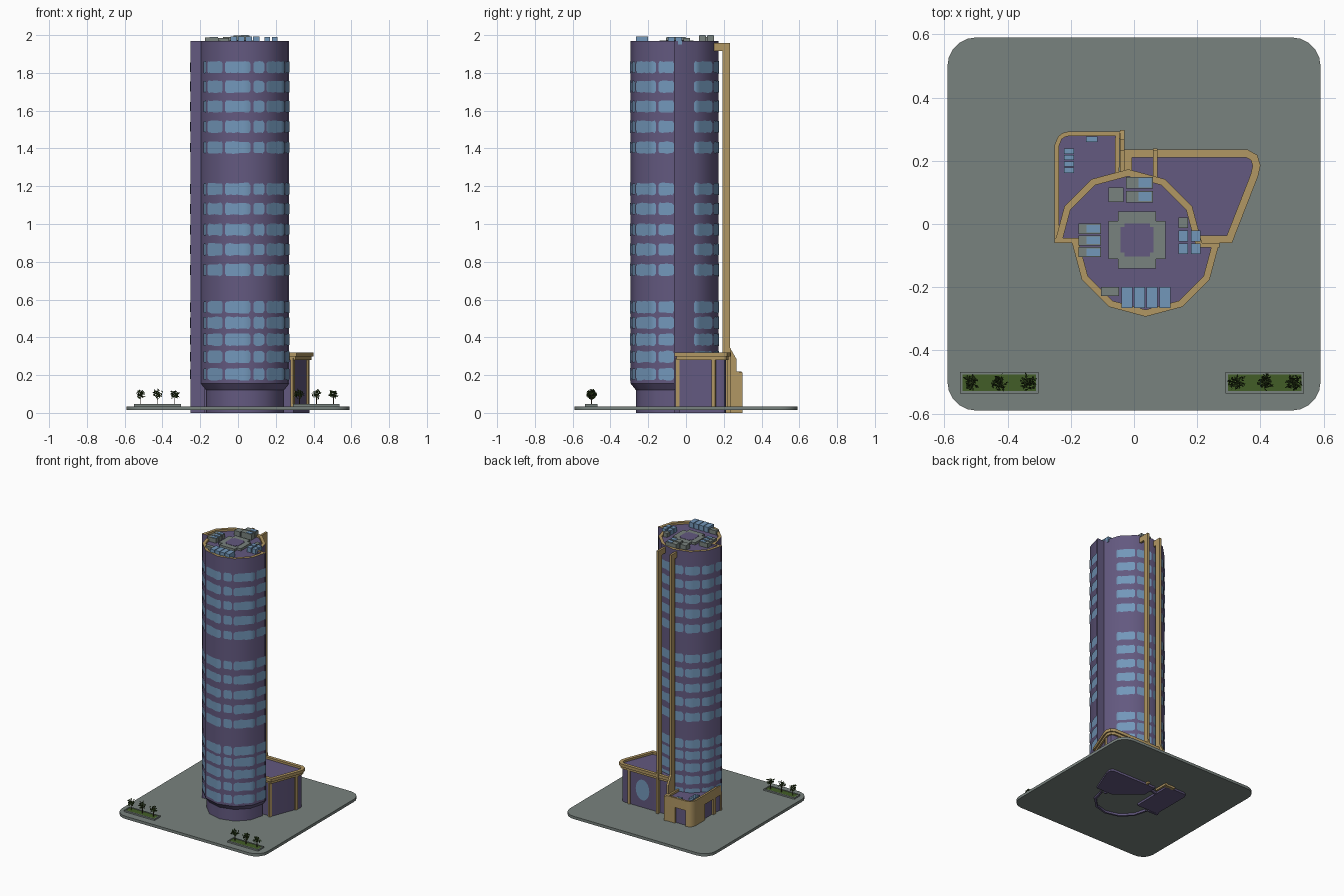
import bpy, bmesh, math, random
from mathutils import Vector

if "Cube" in bpy.data.objects:
    bpy.data.objects.remove(bpy.data.objects["Cube"])
random.seed(4)

def mat(name, c):
    m = bpy.data.materials.new(name)
    m.diffuse_color = (*c, 1)
    m.use_nodes = True
    m.node_tree.nodes["Principled BSDF"].inputs["Base Color"].default_value = m.diffuse_color
    return m

PURPLE = mat("purple wall", (.125, .10, .215))
GOLD = mat("tan trim", (.44, .31, .125))
BLUE = mat("window blue", (.17, .31, .49))
GREY = mat("paving grey", (.19, .225, .21))
GREEN = mat("hedge green", (.055, .11, .02))
LEAF = mat("leaf green", (.03, .06, .012))
BARK = mat("bark brown", (.07, .045, .025))

def build(name, verts, faces, mats, idx=None, smooth=False, fix=True):
    me = bpy.data.meshes.new(name)
    me.from_pydata([tuple(v) for v in verts], [], faces)
    for m in mats:
        me.materials.append(m)
    if idx:
        for p, i in zip(me.polygons, idx):
            p.material_index = i
    if fix:
        bm = bmesh.new()
        bm.from_mesh(me)
        bmesh.ops.recalc_face_normals(bm, faces=bm.faces)
        bm.to_mesh(me)
        bm.free()
    ob = bpy.data.objects.new(name, me)
    bpy.context.collection.objects.link(ob)
    if smooth:
        bpy.ops.object.select_all(action='DESELECT')
        ob.select_set(True)
        bpy.context.view_layer.objects.active = ob
        bpy.ops.object.shade_smooth_by_angle(angle=math.radians(35))
    return ob

def prism(name, pts, z0, z1, m, axis='z', top=None, smooth=False):
    n = len(pts)
    put = (lambda p, h: (p[0], p[1], h)) if axis == 'z' else (lambda p, h: (h, p[0], p[1]))
    v = [put(p, z0) for p in pts] + [put(p, z1) for p in pts]
    f = [(i, (i + 1) % n, (i + 1) % n + n, i + n) for i in range(n)]
    f += [tuple(range(n))[::-1], tuple(range(n, 2 * n))]
    return build(name, v, f, [m, top or m], [0] * (n + 1) + [1], smooth)

def box(name, x0, x1, y0, y1, z0, z1, m, top=None):
    return prism(name, [(x0, y0), (x1, y0), (x1, y1), (x0, y1)], z0, z1, m, top=top)

def inset(pts, d):
    # mitred inward offset of a counter-clockwise outline
    out = []
    for i, p in enumerate(pts):
        a, b, c = Vector(pts[i - 1]), Vector(p), Vector(pts[(i + 1) % len(pts)])
        e, g = (b - a).normalized(), (c - b).normalized()
        n1, n2 = Vector((-e.y, e.x)), Vector((-g.y, g.x))
        q = b + (n1 + n2) * d / (1 + n1.dot(n2))
        out.append((q.x, q.y))
    return out

def rim(name, pts, d, z0, z1, m):
    n, inn = len(pts), inset(pts, d)
    v = [(*p, z) for loop, z in ((pts, z0), (pts, z1), (inn, z1), (inn, z0)) for p in loop]
    f = [(k * n + i, k * n + (i + 1) % n, (k + 1) % 4 * n + (i + 1) % n, (k + 1) % 4 * n + i)
         for k in range(4) for i in range(n)]
    return build(name, v, f, [m], smooth=True)

# paved base with rounded corners
R, H = .09, .59
pts = []
for k, (sx, sy) in enumerate(((1, 1), (-1, 1), (-1, -1), (1, -1))):
    for j in range(6):
        a = math.radians(90 * k + 18 * j)
        pts.append((sx * (H - R) + R * math.cos(a), sy * (H - R) + R * math.sin(a)))
prism("paved_base", pts, .015, .035, GREY, smooth=True)

# tower: two half drums that slide past each other
CY, TR, TOP, ROOF = -.06, .233, 1.97, 1.955
def arc(cx, r, a0, a1):
    return [(cx + r * math.cos(math.radians(a)), CY + r * math.sin(math.radians(a)))
            for a in range(a0, a1 + 1, 30)]

def half_drum(name, cx, a0, rings):
    v = [(*p, z) for r, z in rings for p in arc(cx, r, a0, a0 + 180)]
    f, idx = [], []
    for k in range(len(rings) - 1):
        for i in range(6):
            f.append((k * 7 + i, k * 7 + i + 1, k * 7 + i + 8, k * 7 + i + 7))
            idx.append(1 if k >= len(rings) - 3 else 0)
    build(name, v, f, [PURPLE, GOLD], idx, True, False)

FX, BX = .037, -.018
half_drum("tower_front", FX, 180, [(.19, .02), (.19, 0), (.205, 0), (.205, .12),
          (TR, .155), (TR, TOP), (TR - .022, TOP), (TR - .022, ROOF)])
half_drum("tower_back", BX, 0, [(TR - .015, .02), (TR - .015, 0), (TR, 0),
          (TR, TOP), (TR - .022, TOP), (TR - .022, ROOF)])
box("left_step_wall", BX - TR, FX - TR + .022, CY, CY + .015, 0, TOP, PURPLE, GOLD)
box("right_step_wall", BX + TR - .022, FX + TR, CY - .015, CY, .155, TOP, PURPLE, GOLD)
prism("tower_roof", arc(FX, TR - .01, 180, 360) + arc(BX, TR - .01, 0, 180),
      ROOF - .01, ROOF, PURPLE)

# window bands: thin strips with uneven outlines hugging the facets
def on_wall(cx, a):
    r = (TR + .004) * math.cos(math.radians(15)) / math.cos(math.radians(a % 30 - 15))
    return cx + r * math.cos(math.radians(a)), CY + r * math.sin(math.radians(a))

ROWS = [.205, .297, .388, .477, .56, .757, .865, .97, 1.08, 1.185,
        1.405, 1.515, 1.622, 1.727, 1.83]
GROUPS = [(FX, g) for g in ((196, 210), (212, 240), (243, 277), (281, 296), (299, 335), (338, 359))]
GROUPS += [(BX, g) for g in ((26, 58), (61, 88), (91, 108), (111, 136), (139, 162), (165, 179))]
v, f = [], []
for z in ROWS:
    for cx, (a0, a1) in GROUPS:
        angs = sorted({a0, a0 + 2, a1 - 2, a1} | {a for a in range(a0 + 3, a1 - 2)
                                                 if a % 30 == 0 or a % 5 == 0})
        for i, a in enumerate(angs):
            h = .02 if a in (a0, a1) else random.uniform(.028, .034)
            x, y = on_wall(cx, a)
            v += [(x, y, z - h), (x, y, z + h)]
            if i:
                n = len(v)
                f.append((n - 4, n - 2, n - 1, n - 3))
build("window_bands", v, f, [BLUE], smooth=True, fix=False)

# right podium with stepped cornice and pilasters
pod = [(.15, -.06), (.31, -.06), (.392, .15), (.40, .185), (.39, .218), (.36, .235),
       (-.03, .235), (-.03, .1)]
wall = inset(pod, .022)
prism("podium_walls", wall, 0, .305, PURPLE, smooth=True)
rim("podium_cornice_top", pod, .024, .298, .32, GOLD)
rim("podium_cornice_lower", inset(pod, .01), .02, .28, .298, GOLD)
def pilaster(name, x, y, w, d, rot=0):
    c, s = math.cos(rot), math.sin(rot)
    q = [(x + c * a - s * b, y + s * a + c * b)
         for a, b in ((-w, -d), (w, -d), (w, d), (-w, d))]
    prism(name, q, .03, .29, GOLD)
slope = math.atan2(.21, .082)
pilaster("front_corner_pilaster", .289, -.042, .011, .008, slope)
pilaster("side_pilaster", .368, .147, .011, .008, slope)
pilaster("back_pilaster", .31, .213, .011, .008)
oval = [(.2 + .055 * math.cos(t * math.pi / 12), .165 + .075 * math.sin(t * math.pi / 12))
        for t in range(24)]
build("oval_window", [(x, .218, z) for x, z in oval], [tuple(range(24))[::-1]], [BLUE], fix=False)

# low annex at back left: purple openings framed in tan
ann = [(-.251, -.055), (-.05, -.055), (-.045, .293), (-.205, .293), (-.225, .288),
       (-.24, .277), (-.251, .25)]
prism("annex_walls", inset(ann, .014), 0, .205, PURPLE, smooth=True)
rim("annex_top_band", ann, .014, .15, .22, GOLD)
corner = [(-.251, .14), (-.2, .14), (-.2, .293), (-.205, .293), (-.225, .288), (-.24, .277), (-.251, .25)]
prism("annex_corner_pier", corner, .02, .155, GOLD, smooth=True)
box("annex_side_post", -.251, -.23, .01, .038, .02, .155, GOLD)
box("annex_front_post", -.251, -.23, -.055, -.04, .02, .155, GOLD)
box("annex_back_pier", -.115, -.045, .27, .293, 0, .155, GOLD)
for i in range(4):
    box("annex_skylight", -.222, -.19, .162 + .02 * i, .178 + .02 * i, .2, .22, BLUE)
box("annex_skylight", -.152, -.116, .26, .276, .2, .22, BLUE)

# tall tan fins bracketed to the tower at the top
prism("annex_fin", [(.193, 0), (.298, 0), (.298, .215), (.267, .22), (.267, .285), (.233, .345),
      (.233, 1.957), (.15, 1.957), (.15, 1.915), (.193, 1.915)], -.045, -.03, GOLD, 'x')
prism("podium_fin", [(.193, 0), (.238, 0), (.238, .34), (.233, .345), (.233, 1.957), (.135, 1.957),
      (.135, 1.915), (.193, 1.915)], .06, .075, GOLD, 'x')

# roof pad: notched square with a purple centre
def notched(r, k):
    o = []
    for sx, sy in ((1, 1), (-1, 1), (-1, -1), (1, -1)):
        c = [(r, r - k), (r - k, r - k), (r - k, r)]
        o += [(.01 + sx * x, -.05 + sy * y) for x, y in (c if sx * sy > 0 else c[::-1])]
    return o
prism("roof_pad", notched(.09, .03), ROOF - .005, 1.972, GREY)
prism("roof_pad_centre", notched(.052, .012), 1.97, 1.974, PURPLE)

# roof machinery boxes; some carry a blue louvre on top
def unit(x0, x1, y0, y1, z, m, louvre=None):
    box("roof_unit", x0, x1, y0, y1, ROOF - .005, z, m)
    if louvre:
        box("roof_louvre", *louvre, y0 + .004, y1 - .004, z, z + .003, BLUE)
for i in range(3):
    unit(-.175, -.105, -.105 + .037 * i, -.073 + .037 * i, 1.987, GREY, (-.15, -.107))
for y in (.068, .112):
    unit(-.025, .06, y, y + .037, 1.997, GREY, (.015, .056))
unit(-.08, -.033, .07, .115, 1.99, GREY)
for y in (-.095, -.055):
    for x in (.14, .18):
        unit(x, x + .03, y, y + .034, 1.99, BLUE)
unit(.14, .17, -.012, .02, 1.985, GREY)
for x in (-.04, 0, .04, .08):
    unit(x, x + .035, -.265, -.2, 1.993, BLUE)
unit(-.105, -.048, -.227, -.2, 1.985, GREY)

# planters with hedge beds and small leafy trees
def tree(x, y):
    box("tree_trunk", x - .002, x + .002, y - .002, y + .002, .04, .1, BARK)
    v, f = [], []
    for _ in range(75):
        d = Vector((random.gauss(0, 1), random.gauss(0, 1), random.gauss(0, 1))).normalized()
        c = Vector((x, y, .099)) + d * .027 * random.uniform(.3, 1)
        a = Vector((random.uniform(-1, 1), random.uniform(-1, 1), random.uniform(-1, 1))).normalized()
        b = a.orthogonal().normalized()
        n = len(v)
        v += [c - a * .008, c + b * .004, c + a * .008, c - b * .004]
        f.append((n, n + 1, n + 2, n + 3))
    build("tree_leaves", v, f, [LEAF], fix=False)

for x0 in (-.55, .29):
    bed = [(x0, -.536), (x0 + .248, -.536), (x0 + .248, -.468), (x0, -.468)]
    rim("planter_edge", bed, .008, .03, .046, GREY)
    box("planter_hedge", x0 + .008, x0 + .24, -.528, -.476, .03, .043, GREEN)
    for i in range(3):
        tree(x0 + .035 + .09 * i, -.5)
